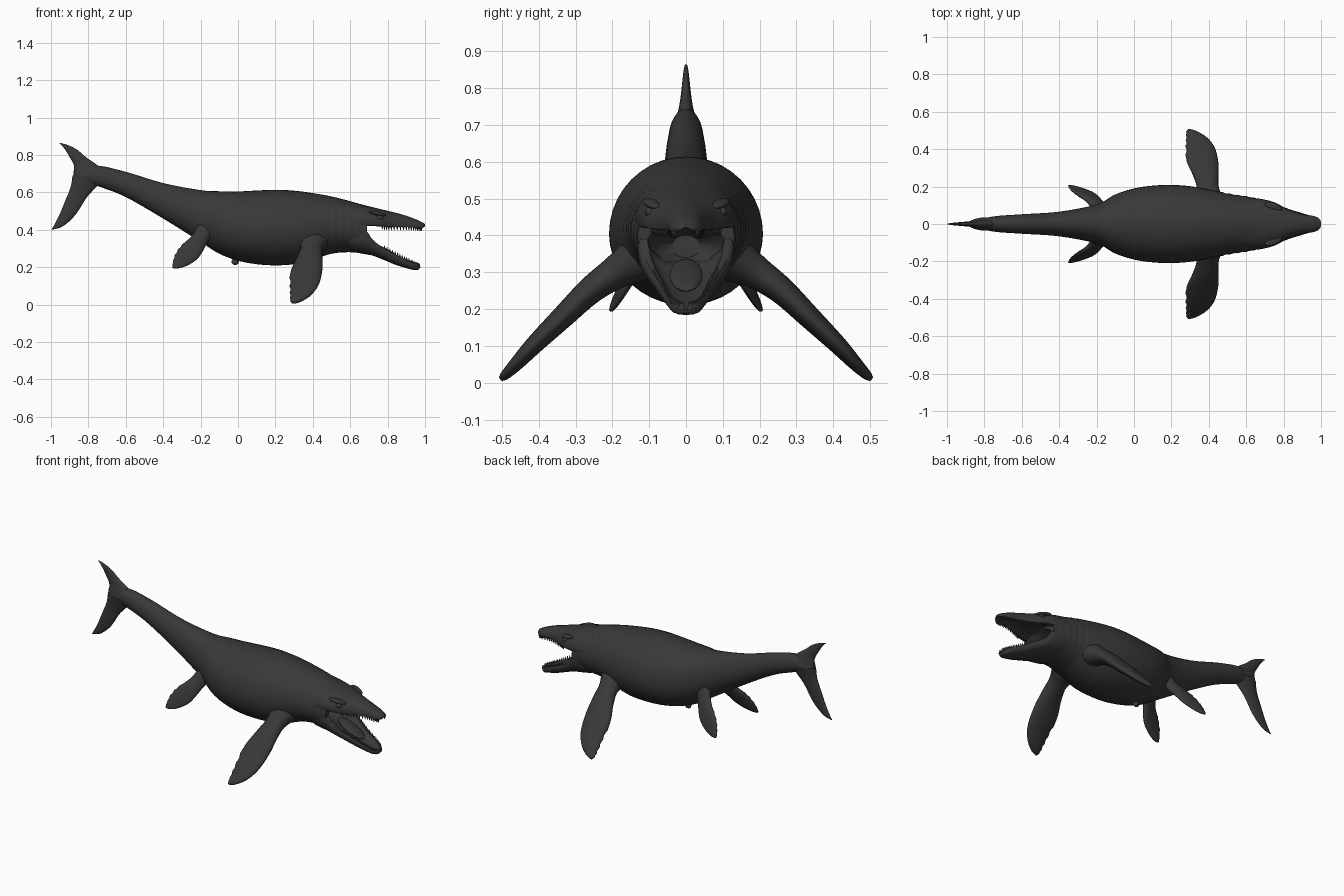
import bpy, bmesh, math
from mathutils import Vector, Matrix

if "Cube" in bpy.data.objects:
    bpy.data.objects.remove(bpy.data.objects["Cube"])

hide = bpy.data.materials.new("dark_grey_hide")
hide.diffuse_color = (0.04, 0.04, 0.04, 1)
hide.use_nodes = True
hide.node_tree.nodes["Principled BSDF"].inputs["Base Color"].default_value = hide.diffuse_color


def finish(name, bm, angle=50):
    bmesh.ops.recalc_face_normals(bm, faces=bm.faces)
    me = bpy.data.meshes.new(name)
    bm.to_mesh(me)
    bm.free()
    me.materials.append(hide)
    me.shade_smooth()
    me.set_sharp_from_angle(angle=math.radians(angle))
    ob = bpy.data.objects.new(name, me)
    bpy.context.collection.objects.link(ob)
    return ob


def spline(rows, n):
    """Catmull-Rom resampling of rows of numbers."""
    out = []
    for i in range(len(rows) - 1):
        a, b, c, d = (rows[max(i - 1, 0)], rows[i], rows[i + 1], rows[min(i + 2, len(rows) - 1)])
        for k in range(n):
            t = k / n
            out.append([0.5 * (2 * q + (r - p) * t + (2 * p - 5 * q + 4 * r - s) * t * t
                               + (3 * q - p - 3 * r + s) * t ** 3)
                        for p, q, r, s in zip(a, b, c, d)])
    return out + [list(rows[-1])]


def loft(name, rings, angle=50):
    bm = bmesh.new()
    vs = [[bm.verts.new(p) for p in r] for r in rings]
    n = len(vs[0])
    for a, b in zip(vs, vs[1:]):
        for j in range(n):
            bm.faces.new((a[j], a[(j + 1) % n], b[(j + 1) % n], b[j]))
    bm.faces.new(vs[0])
    bm.faces.new(vs[-1])
    return finish(name, bm, angle)


def fin(name, rows, chord, side=1, scallop=0.0):
    """Blade from stations: x, y, z, half chord, half thickness."""
    pts = spline(rows, 6)
    chord = Vector(chord).normalized()
    rings = []
    for i, (x, y, z, hc, th) in enumerate(pts):
        tan = Vector(pts[min(i + 1, len(pts) - 1)][:3]) - Vector(pts[max(i - 1, 0)][:3])
        nor = chord.cross(tan).normalized()
        ring = []
        for k in range(20):
            a = math.tau * k / 20
            c = math.cos(a)
            if c < 0 and i > len(pts) * 0.45:
                c *= 1 + scallop * math.sin(i * 1.6)
            p = Vector((x, y, z)) + chord * hc * c + nor * th * math.sin(a)
            ring.append((p.x, p.y * side, p.z))
        rings.append(ring)
    return loft(name, rings)


def blob(name, loc, scale, rot_y=0, rot_z=0):
    bm = bmesh.new()
    m = (Matrix.Translation(loc) @ Matrix.Rotation(rot_z, 4, 'Z')
         @ Matrix.Rotation(rot_y, 4, 'Y') @ Matrix.Diagonal((*scale, 1)))
    bmesh.ops.create_uvsphere(bm, u_segments=20, v_segments=12, radius=1, matrix=m)
    return finish(name, bm)


# body: x, bottom z, top z, half width
body = spline([(-0.88, .685, .715, .006), (-0.82, .655, .735, .024), (-0.74, .63, .742, .042),
               (-0.6, .575, .71, .052), (-0.4, .46, .65, .066), (-0.2, .335, .612, .105),
               (-0.1, .272, .606, .158), (0, .235, .605, .19), (0.1, .216, .61, .205),
               (0.2, .21, .614, .209), (0.3, .216, .609, .202), (0.4, .24, .596, .185),
               (0.5, .272, .578, .163), (0.6, .28, .553, .148), (0.69, .27, .526, .131)], 8)
rings = []


def oval(x, zb, zt, w):
    # widest a little below the middle
    zc = zb + (zt - zb) * 0.48
    ring = []
    for k in range(40):
        a = math.tau * k / 40
        s = math.sin(a)
        ring.append((x, w * math.cos(a), zc + s * ((zt - zc) if s > 0 else (zc - zb))))
    return ring


for x, zb, zt, w in body:
    if 0.46 < x < 0.68:                      # neck wrinkles
        w *= 1 + 0.012 * math.sin(x * 150)
    rings.append(oval(x, zb, zt, w))
# throat hollow
rings += [oval(.69, .29, .44, .112), oval(.65, .31, .42, .085), oval(.60, .34, .40, .04)]
loft("body", rings)


def jaw(name, rows, half):
    """Loft a mirrored half section (width factor, height factor)."""
    pts = spline(rows, 5)
    sec = half + [(-u, v) for u, v in reversed(half[1:-1])]
    loft(name, [[(x, u * w, zb + v * (zt - zb)) for u, v in sec] for x, zb, zt, w in pts], 45)
    return pts


# head: upper jaw with hollow palate, lower jaw as a trough
upper = jaw("upper_jaw", [(.58, .40, .557, .142), (.64, .415, .541, .139), (.70, .42, .526, .13),
                          (.76, .418, .511, .112), (.82, .414, .497, .08), (.90, .414, .475, .053),
                          (.96, .41, .452, .043), (.99, .412, .437, .028), (1.0, .418, .430, .01)],
            [(0, .25), (.45, .22), (.72, .12), (.82, 0), (.96, .03), (1, .18), (.97, .4),
             (.84, .64), (.66, .82), (.4, .93), (0, 1)])
lower = jaw("lower_jaw", [(.60, .285, .40, .134), (.66, .273, .40, .134), (.69, .268, .39, .131),
                          (.72, .262, .348, .122), (.77, .243, .308, .102), (.84, .214, .269, .076),
                          (.90, .195, .238, .058), (.94, .185, .217, .044), (.96, .185, .208, .028),
                          (.97, .192, .203, .01)],
            [(0, .4), (.45, .45), (.7, .7), (.8, 1), (.94, 1), (1, .85), (.97, .5), (.8, .2),
             (.5, .04), (0, 0)])
blob("tongue", (.775, 0, .292), (.095, .045, .015), 0.47)
blob("vent", (-.015, 0, .23), (.02, .014, .018))


def teeth(name, pts, up):
    bm = bmesh.new()
    for x, zb, zt, w in pts:
        if not 0.77 < x < 0.985:
            continue
        for s in (-1, 1):
            z = zt + .006 if up else zb - .006
            m = Matrix.Translation((x, s * w * .87, z)) @ Matrix.Rotation(0 if up else math.pi, 4, 'X')
            bmesh.ops.create_cone(bm, cap_ends=True, segments=8, radius1=.006, radius2=.001,
                                  depth=.022, matrix=m)
    finish(name, bm)


teeth("upper_teeth", upper, False)
teeth("lower_teeth", lower, True)

# paired parts
for s, tag in ((-1, "right"), (1, "left")):
    blob("eye_" + tag, (.755, s * .098, .463), (.02, .014, .015))
    blob("brow_" + tag, (.745, s * .092, .486), (.05, .022, .011), 0.2, -s * 0.35)
    fin("front_flipper_" + tag,
        [(.40, .13, .335, .085, .065), (.395, .19, .30, .06, .046), (.383, .26, .25, .068, .037),
         (.366, .335, .178, .084, .031), (.355, .41, .105, .076, .025), (.335, .46, .052, .056, .019),
         (.31, .492, .02, .03, .013), (.295, .505, .01, .008, .006)], (1, 0, 0), s, 0.05)
    fin("rear_flipper_" + tag,
        [(-.165, .06, .43, .06, .04), (-.195, .10, .365, .045, .028), (-.225, .135, .32, .05, .02),
         (-.26, .16, .28, .056, .015), (-.30, .182, .24, .045, .011), (-.33, .198, .21, .024, .008),
         (-.347, .205, .197, .006, .004)], (.76, .1, -.62), s, 0.05)

# tail fluke lobes
fin("fluke_upper", [(-.79, 0, .69, .09, .036), (-.815, 0, .745, .063, .02), (-.858, 0, .79, .043, .013),
                    (-.892, 0, .828, .032, .009), (-.925, 0, .852, .018, .006),
                    (-.952, 0, .864, .004, .003)], (1, 0, 0))
fin("fluke_lower", [(-.80, 0, .69, .085, .034), (-.82, 0, .64, .072, .024), (-.845, 0, .60, .06, .018),
                    (-.867, 0, .565, .053, .015), (-.912, 0, .48, .043, .011),
                    (-.96, 0, .42, .026, .007), (-.992, 0, .402, .006, .003)], (1, 0, 0))
